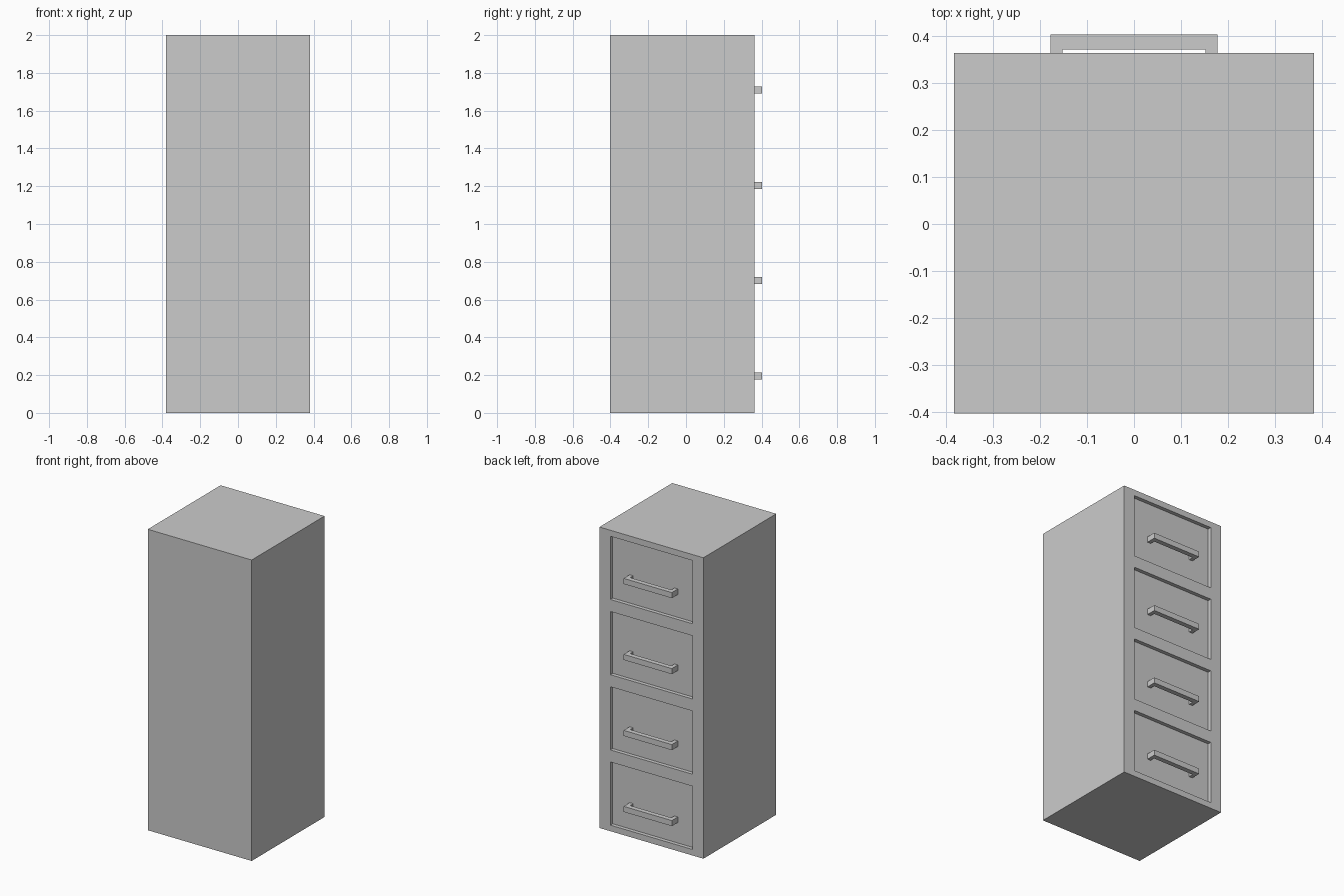
import bpy, bmesh
from mathutils import Matrix, Vector

if "Cube" in bpy.data.objects:
    bpy.data.objects.remove(bpy.data.objects["Cube"])

W, BACK, FRONT, H = 0.382, -0.402, 0.363, 2.0
RECESS = 0.025
PANEL = FRONT - RECESS


def boxes(name, spans):
    """One object made of boxes, each given as (low corner, high corner)."""
    bm = bmesh.new()
    for lo, hi in spans:
        lo, hi = Vector(lo), Vector(hi)
        m = Matrix.Translation((lo + hi) / 2) @ Matrix.Diagonal((*(hi - lo), 1))
        bmesh.ops.create_cube(bm, size=1, matrix=m)
    me = bpy.data.meshes.new(name)
    bm.to_mesh(me)
    bm.free()
    ob = bpy.data.objects.new(name, me)
    bpy.context.collection.objects.link(ob)
    return ob


# Cabinet body
cabinet = boxes("cabinet_body", [((-W, BACK, 0), (W, FRONT, H))])

# Four recessed drawer fronts
cutter = boxes("drawer_recess_cutter", [
    ((-0.302, PANEL, 0.04 + 0.5 * i), (0.302, FRONT + 0.05, 0.46 + 0.5 * i))
    for i in range(4)])
cutter.hide_render = True
cutter.hide_viewport = True
cutter.display_type = 'WIRE'
cut = cabinet.modifiers.new("drawer_recesses", 'BOOLEAN')
cut.object = cutter
cut.solver = 'EXACT'


# U-shaped pull handles, extruded from a plan profile
def handle(name, z, height=0.037):
    xo, xi, yo, yi = 0.177, 0.152, 0.402, 0.370
    profile = [(-xo, PANEL), (-xo, yo), (xo, yo), (xo, PANEL),
               (xi, PANEL), (xi, yi), (-xi, yi), (-xi, PANEL)]
    bm = bmesh.new()
    face = bm.faces.new([bm.verts.new((x, y, z - height / 2)) for x, y in profile])
    ext = bmesh.ops.extrude_face_region(bm, geom=[face])
    top = [v for v in ext["geom"] if isinstance(v, bmesh.types.BMVert)]
    bmesh.ops.translate(bm, verts=top, vec=(0, 0, height))
    bmesh.ops.recalc_face_normals(bm, faces=bm.faces)
    me = bpy.data.meshes.new(name)
    bm.to_mesh(me)
    bm.free()
    bpy.context.collection.objects.link(bpy.data.objects.new(name, me))


for i in range(4):
    handle(f"drawer_handle_{i + 1}", 0.195 + 0.505 * i)
